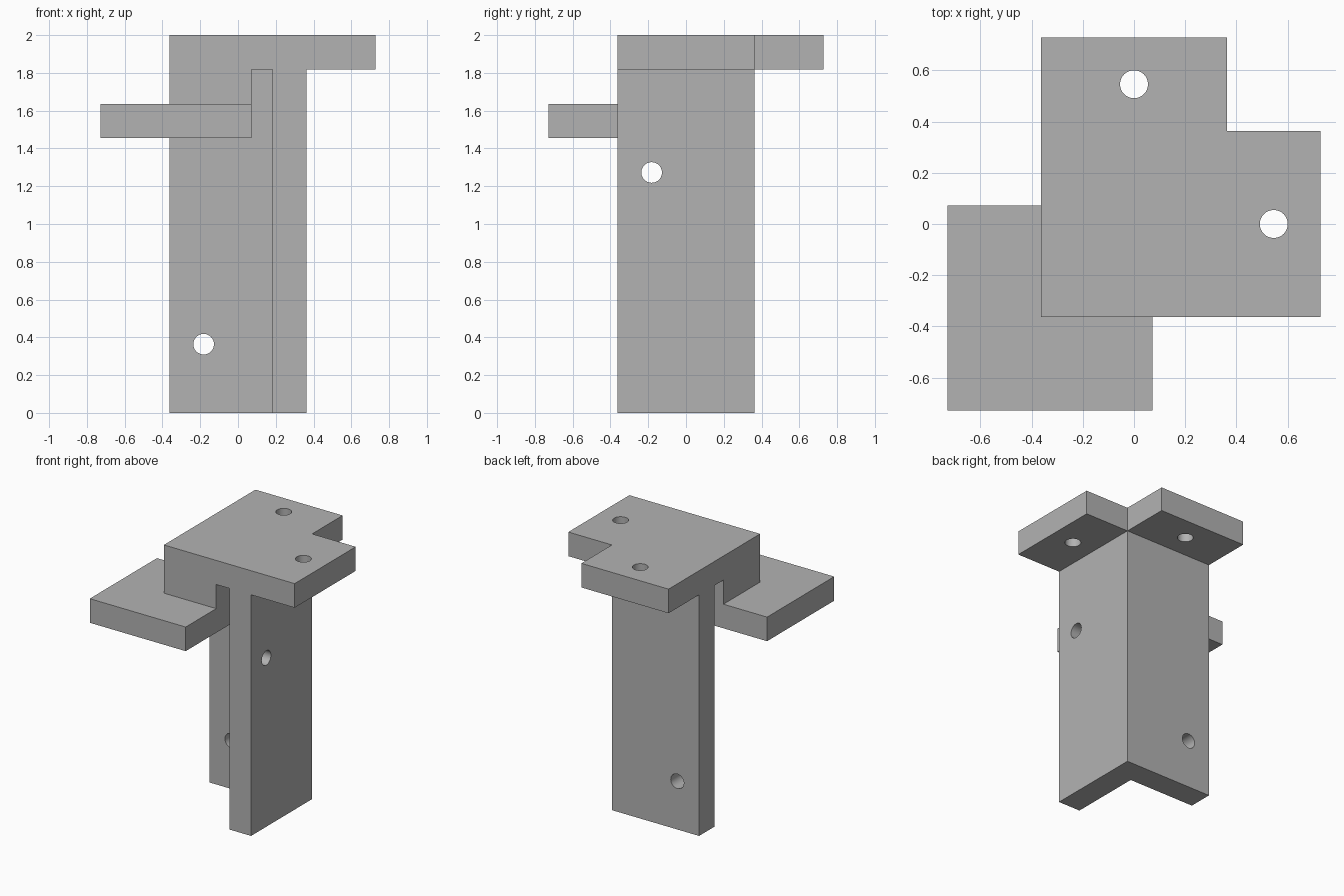
import bpy
import bmesh
from math import pi

if "Cube" in bpy.data.objects:
    bpy.data.objects.remove(bpy.data.objects["Cube"], do_unlink=True)

U = 2 / 11            # wall thickness; the whole part is laid out in this unit
HEIGHT = 11 * U
EDGE = 0.4 * U        # inner edge of the shelf, leaving a slot before the walls
HOLE_RADIUS = 0.3 * U

grey = bpy.data.materials.new("plain grey")
grey.use_nodes = True
grey.diffuse_color = (0.45, 0.45, 0.45, 1)
grey.node_tree.nodes["Principled BSDF"].inputs["Base Color"].default_value = grey.diffuse_color


def prism(name, outline, bottom, top):
    """Extrude a flat outline straight up."""
    bm = bmesh.new()
    face = bm.faces.new([bm.verts.new((x, y, bottom)) for x, y in outline])
    new = bmesh.ops.extrude_face_region(bm, geom=[face])["geom"]
    for v in new:
        if isinstance(v, bmesh.types.BMVert):
            v.co.z = top
    bmesh.ops.recalc_face_normals(bm, faces=bm.faces)
    mesh = bpy.data.meshes.new(name)
    bm.to_mesh(mesh)
    bm.free()
    mesh.materials.append(grey)
    obj = bpy.data.objects.new(name, mesh)
    bpy.context.collection.objects.link(obj)
    return obj


def square(low, high):
    return [(low, low), (high, low), (high, high), (low, high)]


def combine(target, tool, operation):
    """Apply a boolean and remove the tool."""
    mod = target.modifiers.new(operation, "BOOLEAN")
    mod.operation = operation
    mod.solver = "EXACT"
    mod.object = tool
    bpy.context.view_layer.objects.active = target
    bpy.ops.object.modifier_apply(modifier=mod.name)
    bpy.data.objects.remove(tool, do_unlink=True)


# Upright angle post, its corner pointing to the back left
a, b, c = -2 * U, U, 2 * U
bracket = prism("angle_bracket", [(b, a), (c, a), (c, c), (a, c), (a, b), (b, b)],
                0, HEIGHT - U / 2)

# Top plate with one corner notched out
d = 4 * U
top_plate = prism("top_plate", [(a, a), (d, a), (d, c), (c, c), (c, d), (a, d)],
                  HEIGHT - U, HEIGHT)

# Lower shelf and the block hanging it from the top plate
shelf = prism("shelf", square(-d, EDGE), 8 * U, 9 * U)
hanger = prism("hanger_block", square(a, EDGE), 8.5 * U, HEIGHT - U / 2)

for part in (top_plate, hanger, shelf):
    combine(bracket, part, "UNION")

# Screw holes: two through the plate, one through each wall
holes = [
    ((0, 3 * U, HEIGHT - U / 2), (0, 0, 0)),
    ((3 * U, 0, HEIGHT - U / 2), (0, 0, 0)),
    ((-U, 1.5 * U, 2 * U), (pi / 2, 0, 0)),
    ((1.5 * U, -U, 7 * U), (0, pi / 2, 0)),
]
for place, turn in holes:
    bpy.ops.mesh.primitive_cylinder_add(vertices=48, radius=HOLE_RADIUS, depth=1.6 * U,
                                        location=place, rotation=turn)
    cutter = bpy.context.object
    cutter.name = "hole_cutter"
    cutter.hide_render = True
    cutter.data.materials.append(grey)
    bpy.context.view_layer.update()
    combine(bracket, cutter, "DIFFERENCE")

# Merge flush faces, then smooth only the hole walls
bm = bmesh.new()
bm.from_mesh(bracket.data)
bmesh.ops.remove_doubles(bm, verts=bm.verts, dist=0.0001)
bmesh.ops.dissolve_limit(bm, angle_limit=0.01, verts=bm.verts, edges=bm.edges)
bm.to_mesh(bracket.data)
bm.free()
bpy.ops.object.select_all(action="DESELECT")
bracket.select_set(True)
bpy.context.view_layer.objects.active = bracket
bpy.ops.object.shade_smooth_by_angle(angle=pi / 6)
